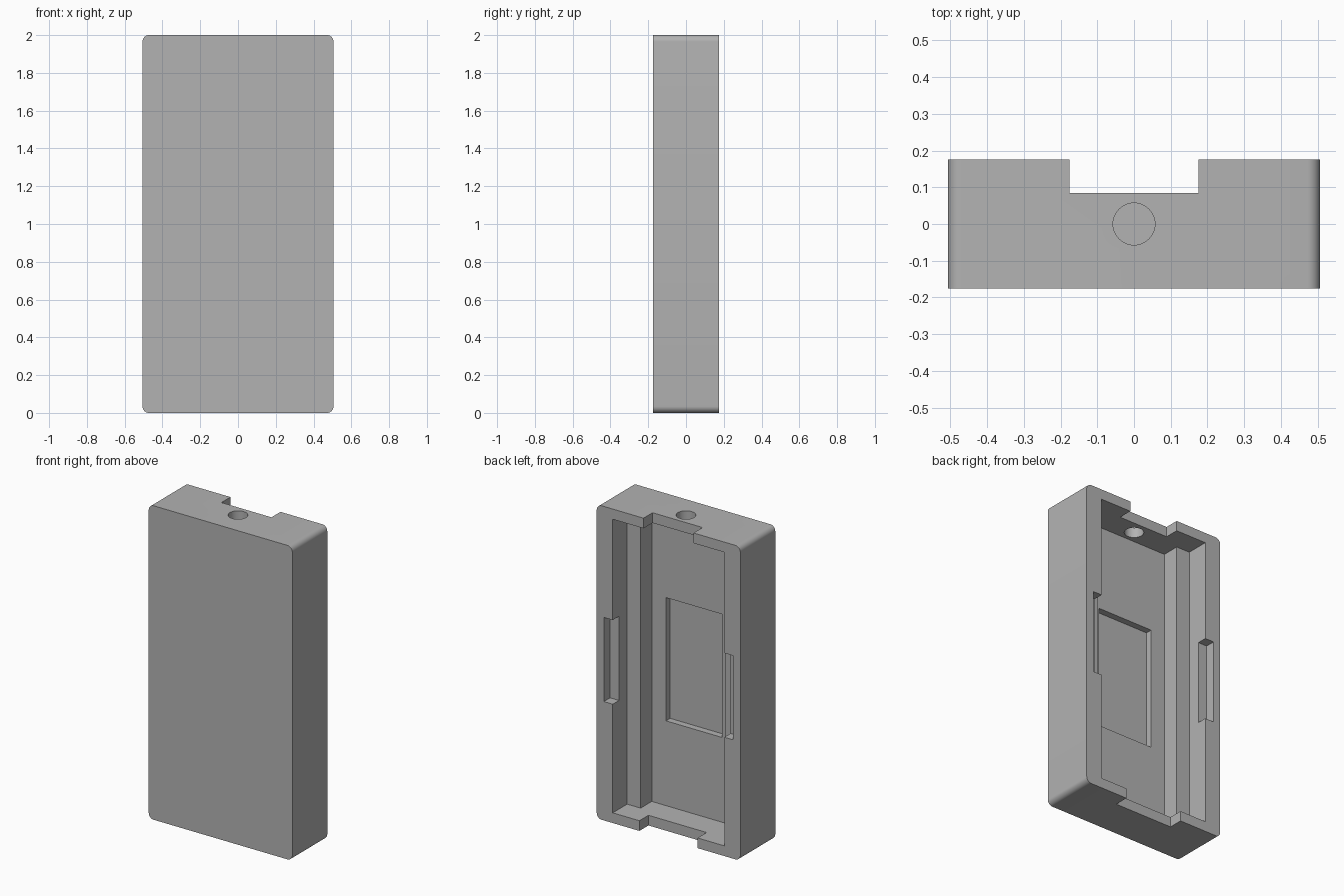
import bpy
import bmesh
from mathutils import Matrix, Vector

cube = bpy.data.objects.get("Cube")
if cube:
    bpy.data.objects.remove(cube, do_unlink=True)

grey = bpy.data.materials.new("plain grey")
grey.use_nodes = True
COLOUR = (0.45, 0.45, 0.45, 1)
grey.diffuse_color = COLOUR
grey.node_tree.nodes["Principled BSDF"].inputs["Base Color"].default_value = COLOUR

BACK, OVER = 0.176, 0.3   # back face, and how far cutters reach past it
LOW, HIGH = 0.065, 1.935  # inner faces of the end walls


def add_object(name, bm):
    mesh = bpy.data.meshes.new(name)
    bm.to_mesh(mesh)
    bm.free()
    mesh.materials.append(grey)
    obj = bpy.data.objects.new(name, mesh)
    bpy.context.collection.objects.link(obj)
    return obj


def box(name, x, y, z, radius=0):
    """Box between (min, max) pairs; radius rounds the edges along y."""
    bm = bmesh.new()
    bmesh.ops.create_cube(bm, size=1)
    size = [b - a for a, b in (x, y, z)]
    centre = Vector([(a + b) / 2 for a, b in (x, y, z)])
    bmesh.ops.transform(bm, verts=bm.verts,
                        matrix=Matrix.Translation(centre) @ Matrix.Diagonal((*size, 1)))
    if radius:
        edges = [e for e in bm.edges if abs(e.verts[0].co.y - e.verts[1].co.y) > 0.01]
        bmesh.ops.bevel(bm, geom=edges, offset=radius, segments=8,
                        profile=0.5, affect='EDGES')
    return add_object(name, bm)


def cylinder(name, radius, z):
    bm = bmesh.new()
    bmesh.ops.create_cone(bm, cap_ends=True, segments=48, radius1=radius,
                          radius2=radius, depth=z[1] - z[0])
    bmesh.ops.translate(bm, verts=bm.verts, vec=(0, 0, sum(z) / 2))
    return add_object(name, bm)


# Solid shell with rounded corners
case = box("case_shell", (-0.506, 0.506), (-BACK, BACK), (0, 2), 0.035)

cutters = [
    # Stepped cavity and the shallow recess in its floor
    box("upper_cavity", (-0.393, 0.393), (0.031, OVER), (LOW, HIGH)),
    box("lower_cavity", (-0.298, 0.298), (-0.081, OVER), (LOW, HIGH)),
    box("floor_recess", (-0.198, 0.198), (-0.123, 0), (0.605, 1.39)),
    # Notches through the end walls
    box("top_notch", (-0.176, 0.176), (0.085, OVER), (1.8, 2.1)),
    box("bottom_notch", (-0.205, 0.205), (0.085, OVER), (-0.1, 0.2)),
    # Cable hole through the top wall
    cylinder("top_hole", 0.057, (1.85, 2.1)),
]
# Latch slots in the two side rims
for side, name in ((1, "left_slot"), (-1, "right_slot")):
    cutters.append(box(name, sorted((side * 0.35, side * 0.456)),
                       (0.113, OVER), (0.757, 1.293)))

bpy.context.view_layer.objects.active = case
for cutter in cutters:
    cutter.hide_render = True
    cut = case.modifiers.new(cutter.name, 'BOOLEAN')
    cut.operation = 'DIFFERENCE'
    cut.solver = 'EXACT'
    cut.object = cutter
    bpy.ops.object.modifier_apply(modifier=cut.name)
for cutter in cutters:
    bpy.data.objects.remove(cutter, do_unlink=True)

# Smooth the rounded corners and the hole, keep the rest crisp
bpy.ops.object.select_all(action='DESELECT')
case.select_set(True)
bpy.ops.object.shade_smooth_by_angle(angle=0.5)
